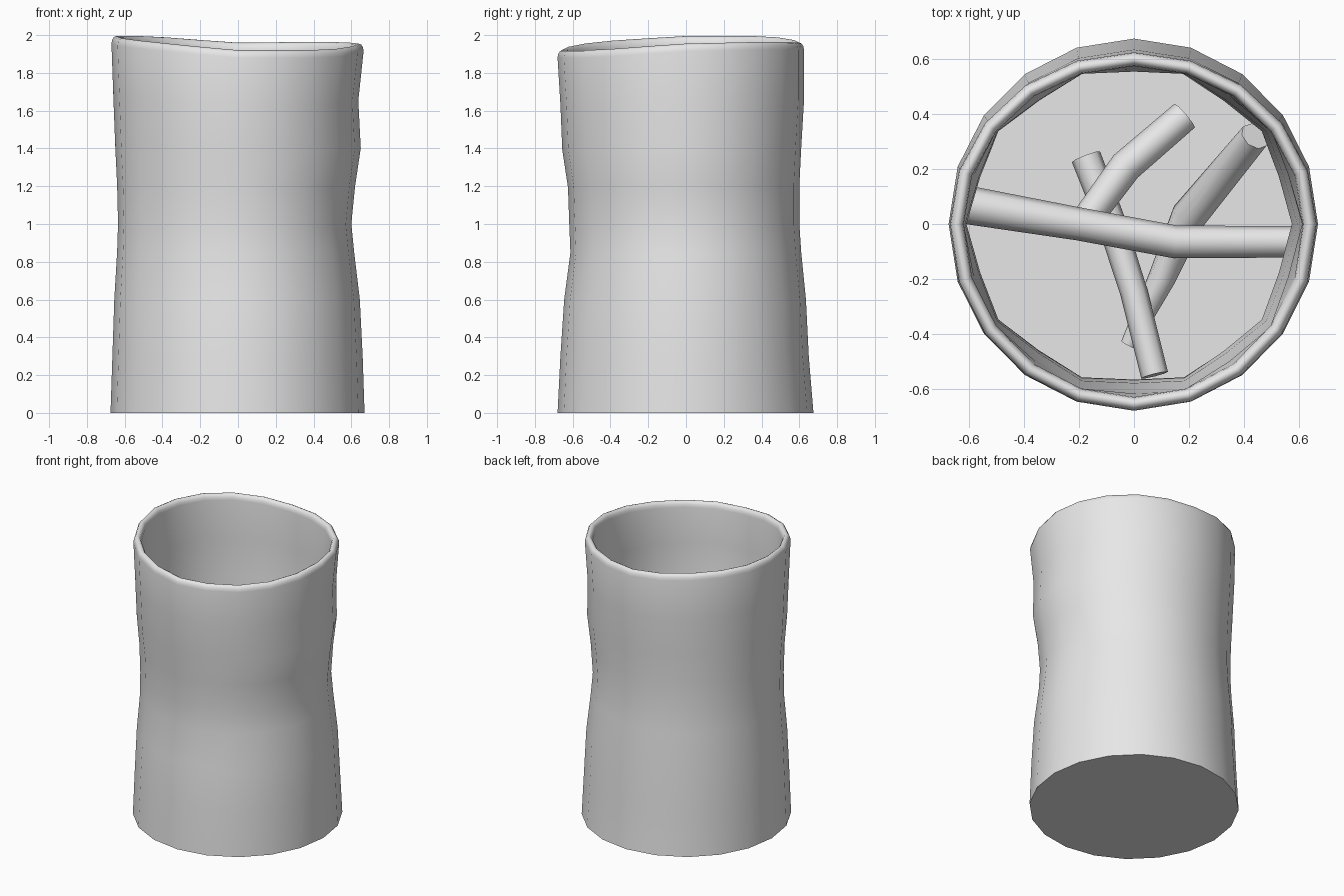
import bpy
import bmesh
from math import sin, cos, pi, radians
from mathutils import Vector

cube = bpy.data.objects.get("Cube")
if cube:
    bpy.data.objects.remove(cube, do_unlink=True)

grey = bpy.data.materials.new("plain light grey")
grey.use_nodes = True
grey.diffuse_color = (0.8, 0.8, 0.8, 1)
grey.node_tree.nodes["Principled BSDF"].inputs["Base Color"].default_value = (0.8, 0.8, 0.8, 1)

SIDES = 20
FLOOR = 0.05

# Wall outline: height, then reach to the left, right, back and front
OUTLINE = [
    (0.0, 0.67, 0.675, 0.675, 0.68),
    (0.3, 0.66, 0.665, 0.65, 0.665),
    (0.6, 0.645, 0.655, 0.635, 0.645),
    (0.85, 0.615, 0.64, 0.61, 0.612),
    (1.0, 0.60, 0.635, 0.60, 0.618),
    (1.2, 0.62, 0.64, 0.60, 0.625),
    (1.4, 0.65, 0.65, 0.61, 0.655),
    (1.65, 0.637, 0.66, 0.625, 0.665),
    (1.91, 0.665, 0.67, 0.625, 0.68),
]

# Height of the uneven lip at eight equal steps round the rim
LIP = [1.955, 1.965, 1.96, 1.995, 1.995, 1.965, 1.92, 1.92]


def lip_height(angle):
    step = angle / (2 * pi) * len(LIP)
    i = int(step) % len(LIP)
    blend = step - int(step)
    return LIP[i] * (1 - blend) + LIP[(i + 1) % len(LIP)] * blend


def wall_point(row, i, inset=0.0, raise_by=0.0, flatten=1.0):
    """Point i of a ring; flatten pulls in every second point."""
    z, left, right, back, front = row
    angle = 2 * pi * i / SIDES
    c, s = cos(angle), sin(angle)
    pull = flatten if i % 2 else 1.0
    x = c * ((left if c > 0 else right) - inset) * pull
    y = s * ((back if s > 0 else front) - inset) * pull
    lift = (lip_height(angle) - 1.95) * (z / 1.91) ** 4
    return Vector((x, y, z + lift + raise_by))


def finish(obj, angle):
    obj.data.materials.clear()
    obj.data.materials.append(grey)
    bpy.ops.object.select_all(action="DESELECT")
    obj.select_set(True)
    bpy.context.view_layer.objects.active = obj
    bpy.ops.object.shade_smooth_by_angle(angle=radians(angle))


def build_container():
    bm = bmesh.new()

    def ring(row, **options):
        return [bm.verts.new(wall_point(row, i, **options)) for i in range(SIDES)]

    # Outer wall
    rings = [ring(row) for row in OUTLINE]
    # Rounded lip
    for k in range(1, 7):
        a = pi * k / 6
        rings.append(ring(OUTLINE[-1], inset=0.025 * (1 - cos(a)), raise_by=0.04 * sin(a)))
    # Inner wall, with half as many facets
    for row in reversed(OUTLINE[1:-1]):
        rings.append(ring(row, inset=0.025, flatten=0.965))
    rings.append(ring(OUTLINE[0], inset=0.04, raise_by=FLOOR, flatten=0.965))

    for low, high in zip(rings, rings[1:]):
        for i in range(SIDES):
            j = (i + 1) % SIDES
            bm.faces.new((low[i], low[j], high[j], high[i]))
    # Underside and inner floor
    bm.faces.new(list(reversed(rings[0])))
    bm.faces.new(rings[-1])
    bmesh.ops.recalc_face_normals(bm, faces=bm.faces)
    mesh = bpy.data.meshes.new("container")
    bm.to_mesh(mesh)
    bm.free()
    obj = bpy.data.objects.new("container", mesh)
    bpy.context.collection.objects.link(obj)
    finish(obj, 50)


def build_stick(name, points):
    """Bent, tapering stick; each point is x, y, z, radius."""
    curve = bpy.data.curves.new(name, "CURVE")
    curve.dimensions = "3D"
    curve.bevel_depth = 1.0
    curve.bevel_resolution = 2
    curve.use_fill_caps = True
    spline = curve.splines.new("POLY")
    spline.points.add(len(points) - 1)
    for p, (x, y, z, r) in zip(spline.points, points):
        p.co = (x, y, z, 1)
        p.radius = r
    obj = bpy.data.objects.new(name, curve)
    bpy.context.collection.objects.link(obj)
    bpy.ops.object.select_all(action="DESELECT")
    obj.select_set(True)
    bpy.context.view_layer.objects.active = obj
    bpy.ops.object.convert(target="MESH")
    finish(bpy.context.view_layer.objects.active, 50)


build_container()

# Loose sticks piled on the floor
build_stick("top_stick", [
    (-0.61, 0.07, 0.42, 0.07), (-0.2, 0.0, 0.4, 0.06),
    (0.15, -0.065, 0.38, 0.06), (0.59, -0.065, 0.36, 0.057)])
build_stick("short_stick", [
    (0.185, 0.395, 0.24, 0.057), (-0.03, 0.21, 0.27, 0.06),
    (-0.17, 0.02, 0.3, 0.055)])
build_stick("low_stick", [
    (-0.175, 0.245, 0.12, 0.055), (-0.08, 0.0, 0.15, 0.052),
    (0.0, -0.25, 0.17, 0.05), (0.075, -0.55, 0.2, 0.05)])
build_stick("leaning_stick", [
    (0.44, 0.32, 0.55, 0.055), (0.2, 0.03, 0.18, 0.065),
    (0.1, -0.2, 0.13, 0.05), (-0.02, -0.44, 0.1, 0.03)])
